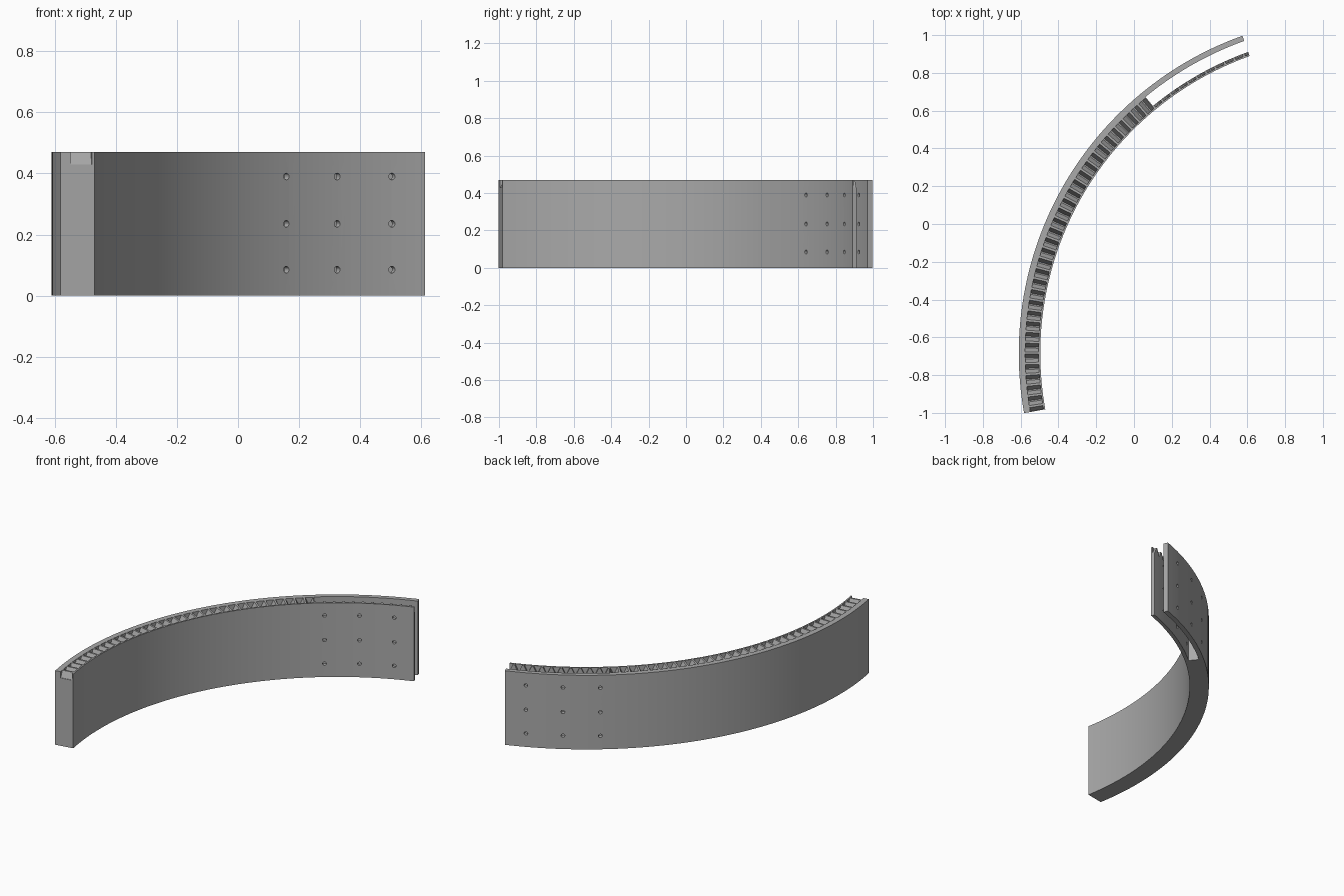
import bpy, bmesh
from math import sin, cos, radians, pi
from mathutils import Matrix, Vector

cube = bpy.data.objects.get("Cube")
if cube:
    bpy.data.objects.remove(cube, do_unlink=True)

CX, CY = 1.176, -0.685          # centre of the arc
INNER, OUTER, HEIGHT = 1.672, 1.786, 0.47
END, START, GAP_END = 109.7, 190.2, 129.4
TEETH = 43

grey = bpy.data.materials.new("mid_grey")
grey.use_nodes = True
grey.diffuse_color = (0.4, 0.4, 0.4, 1)
grey.node_tree.nodes["Principled BSDF"].inputs["Base Color"].default_value = (0.4, 0.4, 0.4, 1)


def polar(r, deg, z):
    a = radians(deg)
    return (CX + r * cos(a), CY + r * sin(a), z)


def make_object(name, bm):
    bmesh.ops.recalc_face_normals(bm, faces=bm.faces)
    mesh = bpy.data.meshes.new(name)
    bm.to_mesh(mesh)
    bm.free()
    mesh.materials.append(grey)
    obj = bpy.data.objects.new(name, mesh)
    bpy.context.collection.objects.link(obj)
    return obj


def sector(name, r0, r1, a0, a1, z0, z1, steps):
    """Curved bar swept between two angles."""
    bm = bmesh.new()
    rings = []
    for i in range(steps + 1):
        a = a0 + (a1 - a0) * i / steps
        rings.append([bm.verts.new(polar(r, a, z))
                      for r, z in ((r0, z0), (r1, z0), (r1, z1), (r0, z1))])
    for p, q in zip(rings, rings[1:]):
        for j in range(4):
            k = (j + 1) % 4
            bm.faces.new((p[j], p[k], q[k], q[j]))
    bm.faces.new(rings[0])
    bm.faces.new(rings[-1])
    return make_object(name, bm)


def cut(target, cutter):
    mod = target.modifiers.new(cutter.name, 'BOOLEAN')
    mod.operation = 'DIFFERENCE'
    mod.solver = 'EXACT'
    mod.object = cutter
    cutter.hide_render = True
    cutter.hide_viewport = True


# Curved wall
wall = sector("curved_wall", INNER, OUTER, END, START, 0, HEIGHT, 60)

# Open gap that splits one end into two plates
cut(wall, sector("gap_cutter", 1.695, 1.757, END - 3, GAP_END, -0.1, HEIGHT + 0.1, 20))

# Row of tapered notches along the top
pitch = (START - END) / TEETH
bm = bmesh.new()
for i in range(TEETH + 1):
    mid = START - i * pitch
    profile = ((-0.06, 0.43), (0.06, 0.43), (0.4, HEIGHT), (0.4, 0.5), (-0.4, 0.5), (-0.4, HEIGHT))
    sides = [[bm.verts.new(polar(r, mid + t * pitch, z)) for t, z in profile]
             for r in (1.681, 1.752)]
    for j in range(len(profile)):
        k = (j + 1) % len(profile)
        bm.faces.new((sides[0][j], sides[0][k], sides[1][k], sides[1][j]))
    bm.faces.new(sides[0])
    bm.faces.new(sides[1])
cut(wall, make_object("notch_cutter", bm))

# Three by three grid of bolt holes through both plates
bm = bmesh.new()
for deg in (127.5, 120.6, 113.7):
    for z in (0.085, 0.235, 0.39):
        turn = Matrix.Rotation(radians(deg), 4, 'Z') @ Matrix.Rotation(pi / 2, 4, 'Y')
        place = Matrix.Translation(Vector(polar(1.73, deg, z))) @ turn
        bmesh.ops.create_cone(bm, cap_ends=True, segments=16, radius1=0.011,
                              radius2=0.011, depth=0.25, matrix=place)
cut(wall, make_object("hole_cutter", bm))

# Apply the cuts, then remove the cutters and smooth the curved faces
graph = bpy.context.evaluated_depsgraph_get()
mesh = bpy.data.meshes.new_from_object(wall.evaluated_get(graph))
cutters = [m.object for m in wall.modifiers]
wall.modifiers.clear()
wall.data = mesh
for cutter in cutters:
    bpy.data.objects.remove(cutter, do_unlink=True)
for obj in bpy.context.selected_objects:
    obj.select_set(False)
wall.select_set(True)
bpy.context.view_layer.objects.active = wall
bpy.ops.object.shade_smooth_by_angle(angle=radians(20))
